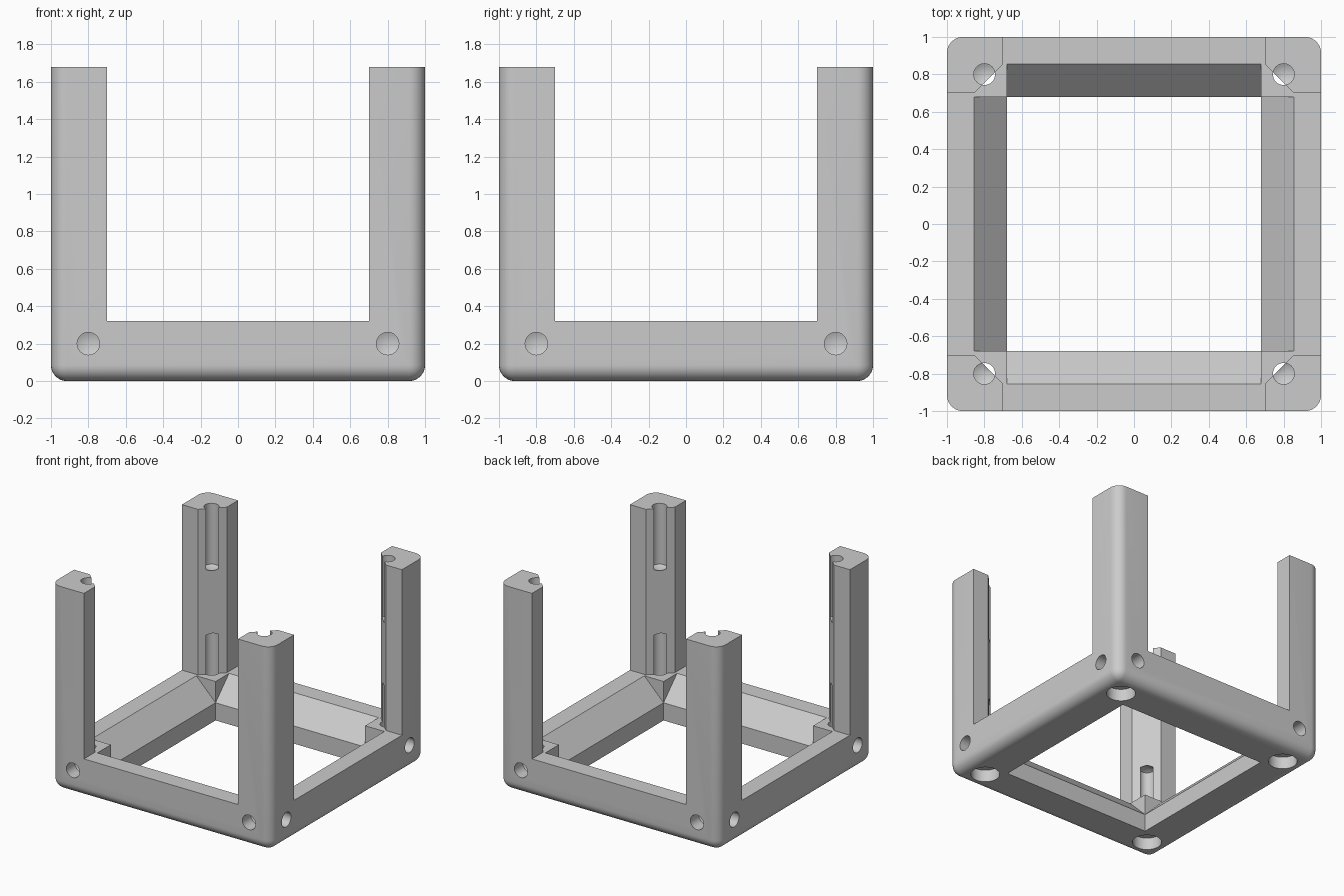
import bpy, bmesh, math
from mathutils import Matrix, Vector

if "Cube" in bpy.data.objects:
    bpy.data.objects.remove(bpy.data.objects["Cube"], do_unlink=True)

HEIGHT = 1.68
RAIL = 0.32      # top of the base rails
HOLE = 0.8       # hole distance from the centre
DRILL = 0.057


def make_object(name, bm):
    bmesh.ops.recalc_face_normals(bm, faces=bm.faces)
    mesh = bpy.data.meshes.new(name)
    bm.to_mesh(mesh)
    bm.free()
    obj = bpy.data.objects.new(name, mesh)
    bpy.context.collection.objects.link(obj)
    return obj


def prism(name, points, low, high, matrix=Matrix()):
    """Extrude a flat outline from low to high, then turn it."""
    bm = bmesh.new()
    face = bm.faces.new([bm.verts.new((x, y, low)) for x, y in points])
    out = bmesh.ops.extrude_face_region(bm, geom=[face])
    moved = [v for v in out["geom"] if isinstance(v, bmesh.types.BMVert)]
    bmesh.ops.translate(bm, verts=moved, vec=(0, 0, high - low))
    bm.transform(matrix)
    return make_object(name, bm)


def add_drill(bm, profile, place, direction):
    """Add a turned solid whose axis runs from place along direction."""
    turn = Vector((0, 0, 1)).rotation_difference(Vector(direction)).to_matrix().to_4x4()
    matrix = Matrix.Translation(place) @ turn
    verts = [bm.verts.new((r, 0, z)) for r, z in profile]
    edges = [bm.edges.new(pair) for pair in zip(verts, verts[1:])]
    out = bmesh.ops.spin(bm, geom=verts + edges, cent=(0, 0, 0), axis=(0, 0, 1),
                         angle=math.tau, steps=32, use_duplicate=False)
    new = set(verts)
    todo = list(verts)
    while todo:
        for edge in todo.pop().link_edges:
            for v in edge.verts:
                if v not in new:
                    new.add(v)
                    todo.append(v)
    bmesh.ops.transform(bm, matrix=matrix, verts=list(new))


# Rounded block, open edge kept sharp at the top
bm = bmesh.new()
bmesh.ops.create_cube(bm, size=1)
bmesh.ops.transform(bm, verts=bm.verts,
                    matrix=Matrix.Translation((0, 0, HEIGHT / 2)) @ Matrix.Diagonal((2, 2, HEIGHT, 1)))
rounded = [e for e in bm.edges if min(v.co.z for v in e.verts) < 0.01]
bmesh.ops.bevel(bm, geom=rounded, offset=0.085, segments=8, profile=0.5, affect="EDGES")
frame = make_object("corner_post_frame", bm)

# Space between the four posts, with chamfered inner corners
quarter = [(1.2, 0.7), (0.855, 0.7), (0.7, 0.855), (0.7, 1.2)]
outline = []
for k in range(4):
    for x, y in quarter:
        for _ in range(k):
            x, y = -y, x
        outline.append((x, y))
cutters = [prism("post_gap_cutter", outline, RAIL, 2)]

# Square opening with sloped inner rails, cut once along each axis
half = [(0.68, -0.1), (0.68, 0.145), (0.855, RAIL), (0.855, 0.5)]
section = half + [(-x, y) for x, y in reversed(half)]
upright = Matrix.Rotation(math.pi / 2, 4, "X")
for k in range(2):
    turned = Matrix.Rotation(k * math.pi / 2, 4, "Z") @ upright
    cutters.append(prism("opening_cutter", section, -0.68, 0.68, turned))

# Screw holes at every corner
bm = bmesh.new()
top_hole = [(0, -0.05), (DRILL, -0.05), (DRILL, 0.5), (0, 0.53)]
bottom_hole = [(0, -0.05), (0.11, -0.05), (0.11, 0.1), (DRILL, 0.1), (DRILL, 0.64), (0, 0.67)]
side_hole = [(0, -0.05), (0.06, -0.05), (0.06, 0.11), (0, 0.135)]
for sx in (-1, 1):
    for sy in (-1, 1):
        x, y = sx * HOLE, sy * HOLE
        add_drill(bm, top_hole, (x, y, HEIGHT), (0, 0, -1))
        add_drill(bm, bottom_hole, (x, y, 0), (0, 0, 1))
        add_drill(bm, side_hole, (x, sy, 0.2), (0, -sy, 0))
        add_drill(bm, side_hole, (sx, y, 0.2), (-sx, 0, 0))
bmesh.ops.remove_doubles(bm, verts=bm.verts, dist=0.0001)
cutters.append(make_object("screw_hole_cutter", bm))

# Apply the cuts
for cutter in cutters:
    cutter.hide_render = True
    mod = frame.modifiers.new("cut", "BOOLEAN")
    mod.operation = "DIFFERENCE"
    mod.solver = "EXACT"
    mod.object = cutter
graph = bpy.context.evaluated_depsgraph_get()
frame_mesh = bpy.data.meshes.new_from_object(frame.evaluated_get(graph))
frame.modifiers.clear()
frame.data = frame_mesh
for cutter in cutters:
    bpy.data.objects.remove(cutter, do_unlink=True)

# Plain grey finish
grey = bpy.data.materials.new("light_grey")
grey.use_nodes = True
grey.diffuse_color = (0.6, 0.6, 0.6, 1)
grey.node_tree.nodes["Principled BSDF"].inputs["Base Color"].default_value = (0.6, 0.6, 0.6, 1)
frame.data.materials.clear()
frame.data.materials.append(grey)

bpy.ops.object.select_all(action="DESELECT")
frame.select_set(True)
bpy.context.view_layer.objects.active = frame
bpy.ops.object.shade_smooth_by_angle(angle=math.radians(25))
